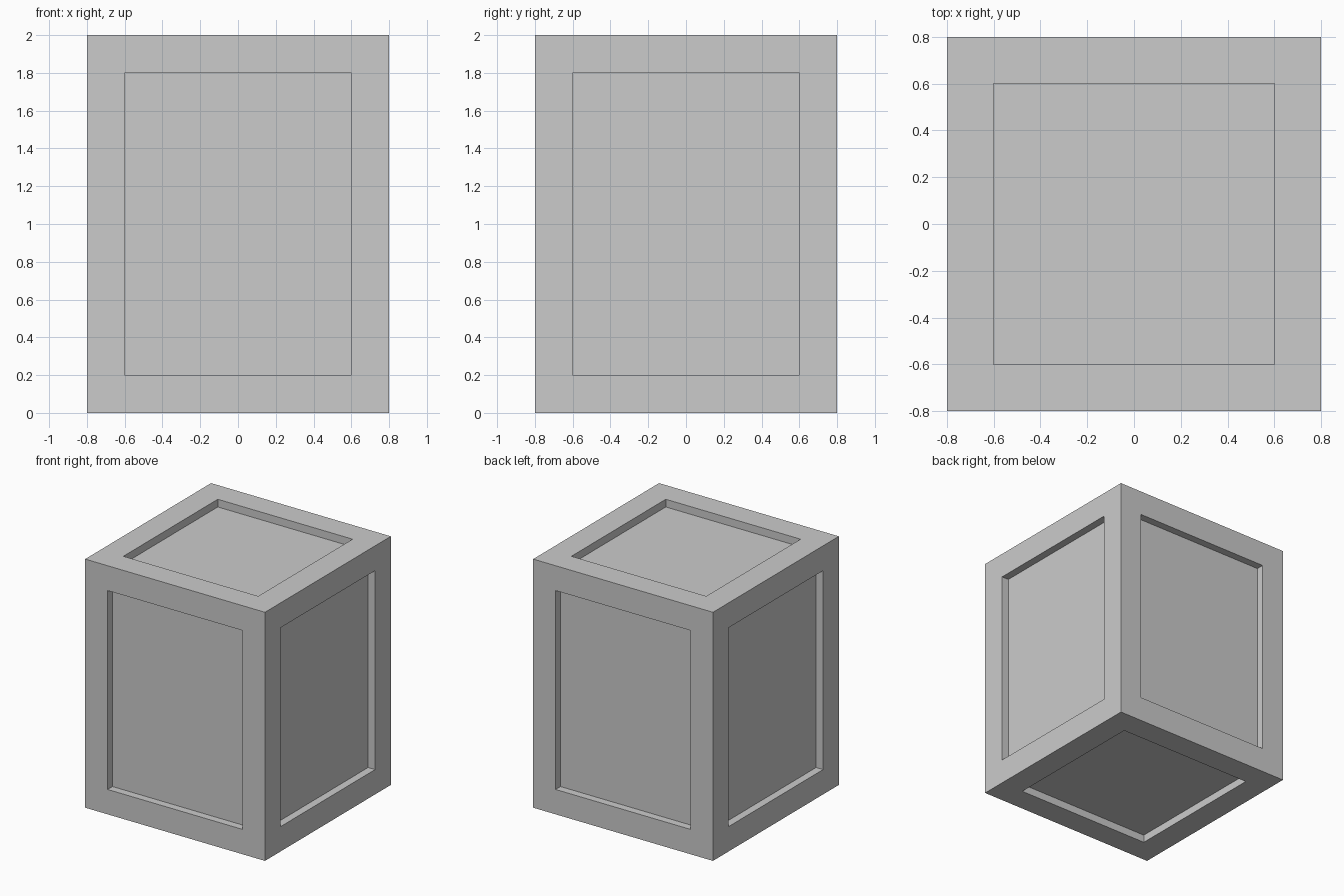
import bpy, bmesh
from mathutils import Matrix

if "Cube" in bpy.data.objects:
    bpy.data.objects.remove(bpy.data.objects["Cube"])

W, H = 1.6, 2.0      # crate width/depth and height
BORDER = 0.2         # frame width around each panel
RECESS = 0.062       # panel depth

# Crate body
bm = bmesh.new()
bmesh.ops.create_cube(bm, size=1.0,
                      matrix=Matrix.Translation((0, 0, H / 2)) @ Matrix.Diagonal((W, W, H, 1)))
bm.normal_update()

# Flat frame on every side, then a straight-walled sunken panel
panels = bm.faces[:]
bmesh.ops.inset_individual(bm, faces=panels, thickness=BORDER, use_even_offset=True)
bm.normal_update()
for panel in panels:
    normal = panel.normal.copy()
    bmesh.ops.inset_individual(bm, faces=[panel], thickness=0.0)
    bmesh.ops.translate(bm, verts=panel.verts[:], vec=-normal * RECESS)
bm.normal_update()

mesh = bpy.data.meshes.new("crate")
bm.to_mesh(mesh)
bm.free()
crate = bpy.data.objects.new("crate", mesh)
bpy.context.collection.objects.link(crate)
